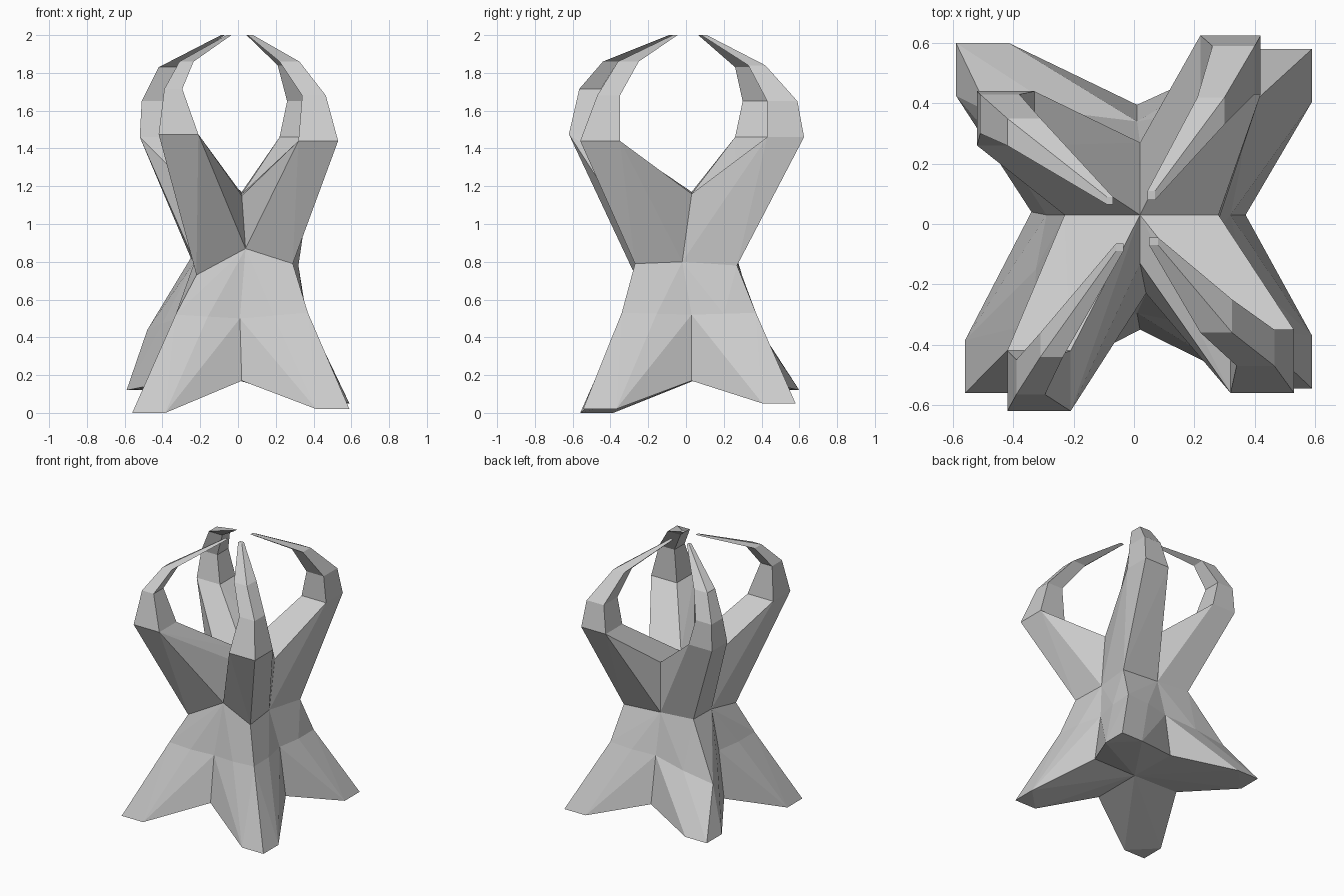
import bpy, bmesh
from mathutils import Vector

if "Cube" in bpy.data.objects:
    bpy.data.objects.remove(bpy.data.objects["Cube"])


def finish(name, bm):
    bmesh.ops.recalc_face_normals(bm, faces=bm.faces)
    mesh = bpy.data.meshes.new(name)
    bm.to_mesh(mesh)
    bm.free()
    bpy.context.collection.objects.link(bpy.data.objects.new(name, mesh))


def hull(name, points):
    """Faceted solid wrapped around a few guide points."""
    bm = bmesh.new()
    for p in points:
        bm.verts.new(p)
    res = bmesh.ops.convex_hull(bm, input=bm.verts)
    junk = [g for g in res["geom_interior"] + res["geom_unused"] if isinstance(g, bmesh.types.BMVert)]
    bmesh.ops.delete(bm, geom=list(set(junk)), context='VERTS')
    bmesh.ops.dissolve_limit(bm, angle_limit=0.03, verts=bm.verts, edges=bm.edges)
    finish(name, bm)


def square(x0, x1, y0, y1, z):
    return [Vector(p) for p in ((x0, y0, z), (x1, y0, z), (x1, y1, z), (x0, y1, z))]


def loft(name, rings):
    """Four-sided tube through square sections."""
    bm = bmesh.new()
    loops = [[bm.verts.new(p) for p in square(*r)] for r in rings]
    for a, b in zip(loops, loops[1:]):
        for i in range(4):
            j = (i + 1) % 4
            bm.faces.new((a[i], a[j], b[j], b[i]))
    bm.faces.new(loops[0])
    bm.faces.new(loops[-1])
    finish(name, bm)


# Mid-side points of the body at each level
MID = {
    "front": dict(base=(.02, -.35, .17), knee=(.01, -.295, .50), waist=(.04, -.23, .87), cup=(.02, -.13, 1.15)),
    "back": dict(base=(.01, .395, .17), knee=(.01, .34, .51), waist=(.02, .27, .80), cup=(.02, .27, 1.17)),
    "left": dict(base=(-.34, .04, .17), knee=(-.29, .03, .51), waist=(-.23, .03, .80), cup=(-.23, .03, 1.17)),
    "right": dict(base=(.37, .03, .17), knee=(.32, .03, .52), waist=(.27, -.02, .80), cup=(.28, .03, 1.16)),
}

# Each corner: foot tip, knee corner, waist corner, claw sections
CORNERS = {
    ("front", "left"): ((-.56, -.56, 0), (-.33, -.33, .52), (-.22, -.27, .73),
        [(-.42, -.21, -.62, -.42, 1.475), (-.39, -.295, -.565, -.45, 1.715),
         (-.31, -.235, -.44, -.36, 1.86), (-.06, -.035, -.09, -.065, 2)]),
    ("front", "right"): ((.59, -.545, .02), (.37, -.34, .53), (.29, -.27, .79),
        [(.32, .53, -.56, -.35, 1.44), (.34, .465, -.47, -.35, 1.68),
         (.22, .325, -.36, -.25, 1.86), (.05, .08, -.07, -.045, 2)]),
    ("back", "right"): ((.59, .58, .05), (.36, .37, .53), (.32, .27, .78),
        [(.22, .42, .43, .625, 1.46), (.26, .40, .43, .59, 1.65),
         (.21, .30, .33, .42, 1.84), (.045, .07, .08, .11, 2)]),
    ("back", "left"): ((-.59, .60, .12), (-.48, .37, .44), (-.25, .27, .82),
        [(-.52, -.33, .26, .44, 1.46), (-.51, -.38, .30, .43, 1.65),
         (-.42, -.31, .26, .35, 1.83), (-.09, -.07, .065, .09, 2)]),
}


def axis(z):
    return (.02, .03, z)


for (fb, lr), (tip, knee, waist, claw) in CORNERS.items():
    tag = f"{fb}_{lr}"
    a, b = MID[fb], MID[lr]
    sx = 1 if lr == "right" else -1
    sy = 1 if fb == "back" else -1

    # Break points on the knee edge, halfway to the mid sides
    ka = Vector(a["knee"]).lerp(Vector(knee), .5) + Vector((0, sy * .015, 0))
    kb = Vector(b["knee"]).lerp(Vector(knee), .5) + Vector((sx * .015, 0, 0))
    knee_ring = [knee, ka, kb, a["knee"], b["knee"]]

    # Splayed foot with a V-shaped toe
    toes = [tip, (tip[0] - sx * .175, tip[1], tip[2]), (tip[0], tip[1] - sy * .175, tip[2])]
    hull("foot_" + tag, toes + knee_ring + [axis(.5), a["base"], b["base"], axis(.17)])

    # Quarter of the narrowing waist
    hull("waist_" + tag, knee_ring + [axis(.4), waist, a["waist"], b["waist"], axis(.85)])

    # Flaring arm rising from the waist
    hull("arm_" + tag, [waist, a["waist"], b["waist"], axis(.8),
                        a["cup"], b["cup"], axis(1.16)] + square(*claw[0]))

    # Inward-curving claw
    loft("claw_" + tag, claw)
